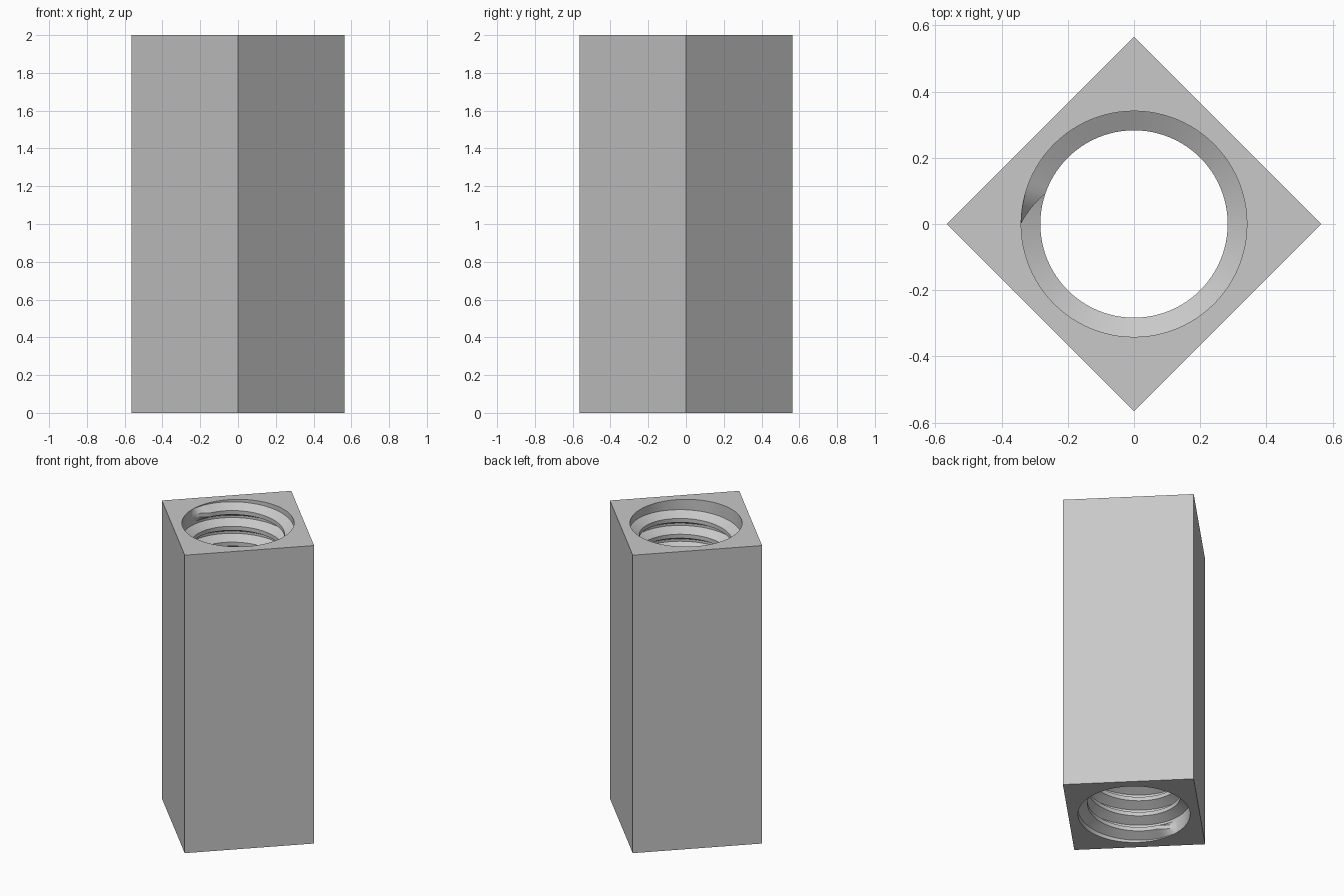
import bpy, bmesh
from math import sin, cos, radians, tau, pi

if "Cube" in bpy.data.objects:
    bpy.data.objects.remove(bpy.data.objects["Cube"])

HEIGHT, CORNER = 2.0, 0.565      # square bar, corners on the axes
MAJOR, MINOR = 0.341, 0.283      # hole wall and thread crest radii
SEGMENTS, TURNS = 96, 18
PITCH = HEIGHT / (TURNS + 7 / 8)
ROOT_WIDTH, CREST_WIDTH = PITCH * 7 / 8, PITCH / 4
FADE = SEGMENTS // 18            # steps over which the thread ends taper

grey = bpy.data.materials.new("plain_grey")
grey.use_nodes = True
grey.diffuse_color = (0.58, 0.58, 0.58, 1)
grey.node_tree.nodes["Principled BSDF"].inputs["Base Color"].default_value = grey.diffuse_color


def point(radius, angle, z):
    return (radius * cos(angle), radius * sin(angle), z)


def loft(name, sections, closed):
    """Skin a row of equal cross-sections, as a loop or with end caps."""
    bm = bmesh.new()
    rows = [[bm.verts.new(p) for p in section] for section in sections]
    pairs = list(zip(rows, rows[1:]))
    if closed:
        pairs.append((rows[-1], rows[0]))
    for a, b in pairs:
        for i in range(len(a)):
            j = (i + 1) % len(a)
            bm.faces.new((a[i], a[j], b[j], b[i]))
    if not closed:
        bm.faces.new(rows[0])
        bm.faces.new(rows[-1])
    bmesh.ops.recalc_face_normals(bm, faces=bm.faces)
    mesh = bpy.data.meshes.new(name)
    bm.to_mesh(mesh)
    bm.free()
    mesh.materials.append(grey)
    obj = bpy.data.objects.new(name, mesh)
    bpy.context.collection.objects.link(obj)
    bpy.ops.object.select_all(action="DESELECT")
    obj.select_set(True)
    bpy.context.view_layer.objects.active = obj
    bpy.ops.object.shade_smooth_by_angle(angle=radians(30))
    return obj


# Square body with a round through-hole
body = []
for i in range(SEGMENTS):
    a = tau * i / SEGMENTS
    edge = CORNER / (abs(cos(a)) + abs(sin(a)))
    body.append([point(edge, a, 0), point(edge, a, HEIGHT),
                 point(MAJOR, a, HEIGHT), point(MAJOR, a, 0)])
loft("square_body", body, True)

# Right-hand internal thread, fading into the wall at both ends
thread = []
steps = TURNS * SEGMENTS
for i in range(steps + 1):
    a = pi + tau * i / SEGMENTS
    z = ROOT_WIDTH / 2 + PITCH * i / SEGMENTS
    rise = min(1, i / FADE, (steps - i) / FADE)
    crest = MAJOR + 0.001 + (MINOR - MAJOR - 0.001) * rise
    root = MAJOR + 0.002
    thread.append([point(root, a, z - ROOT_WIDTH / 2), point(crest, a, z - CREST_WIDTH / 2),
                   point(crest, a, z + CREST_WIDTH / 2), point(root, a, z + ROOT_WIDTH / 2)])
loft("internal_thread", thread, False)
